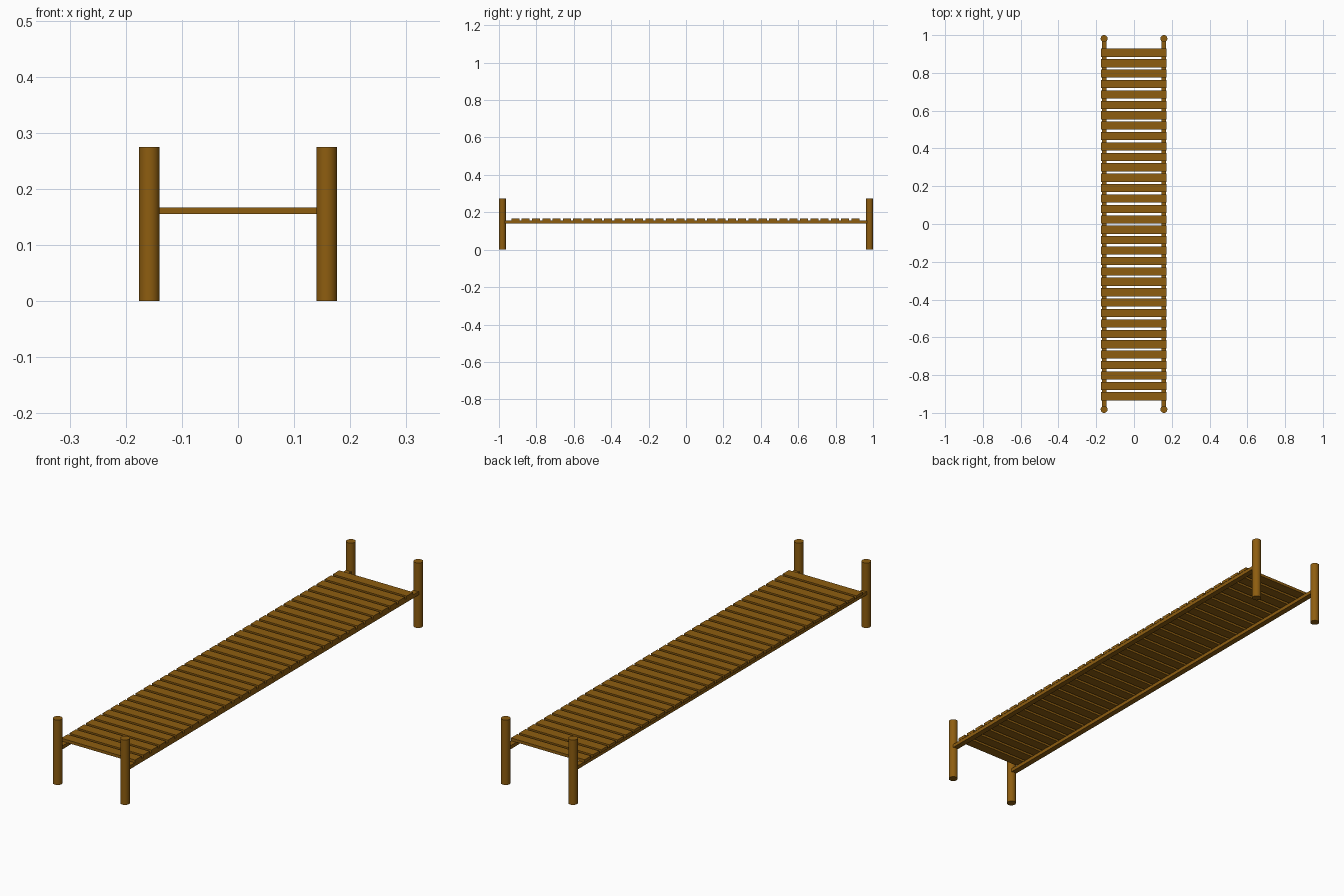
import bpy

if "Cube" in bpy.data.objects:
    bpy.data.objects.remove(bpy.data.objects["Cube"])

wood = bpy.data.materials.new("wood")
wood.diffuse_color = (0.27, 0.11, 0.005, 1)
wood.use_nodes = True
wood.node_tree.nodes["Principled BSDF"].inputs["Base Color"].default_value = wood.diffuse_color


def box(name, loc, size):
    bpy.ops.mesh.primitive_cube_add(size=1, location=loc)
    ob = bpy.context.object
    ob.name = name
    ob.scale = size
    bpy.ops.object.transform_apply(location=False, rotation=False, scale=True)
    ob.data.materials.append(wood)
    return ob


# Round corner posts
for sx, side in ((-1, "left"), (1, "right")):
    for sy, end in ((-1, "front"), (1, "back")):
        bpy.ops.mesh.primitive_cylinder_add(
            vertices=32, radius=0.0185, depth=0.275,
            location=(sx * 0.158, sy * 0.9815, 0.1375))
        post = bpy.context.object
        post.name = f"{end}_{side}_post"
        post.data.materials.append(wood)
        bpy.ops.object.shade_smooth_by_angle()

    # Long rail joining the two posts on this side
    box(f"{side}_rail", (sx * 0.158, 0, 0.1475), (0.024, 1.963, 0.015))

# Deck planks laid across the rails
COUNT, FIRST, PITCH = 34, -0.912, 0.0551
for i in range(COUNT):
    box(f"plank_{i + 1:02d}", (-0.002, FIRST + i * PITCH, 0.161),
        (0.346, 0.043, 0.012))
